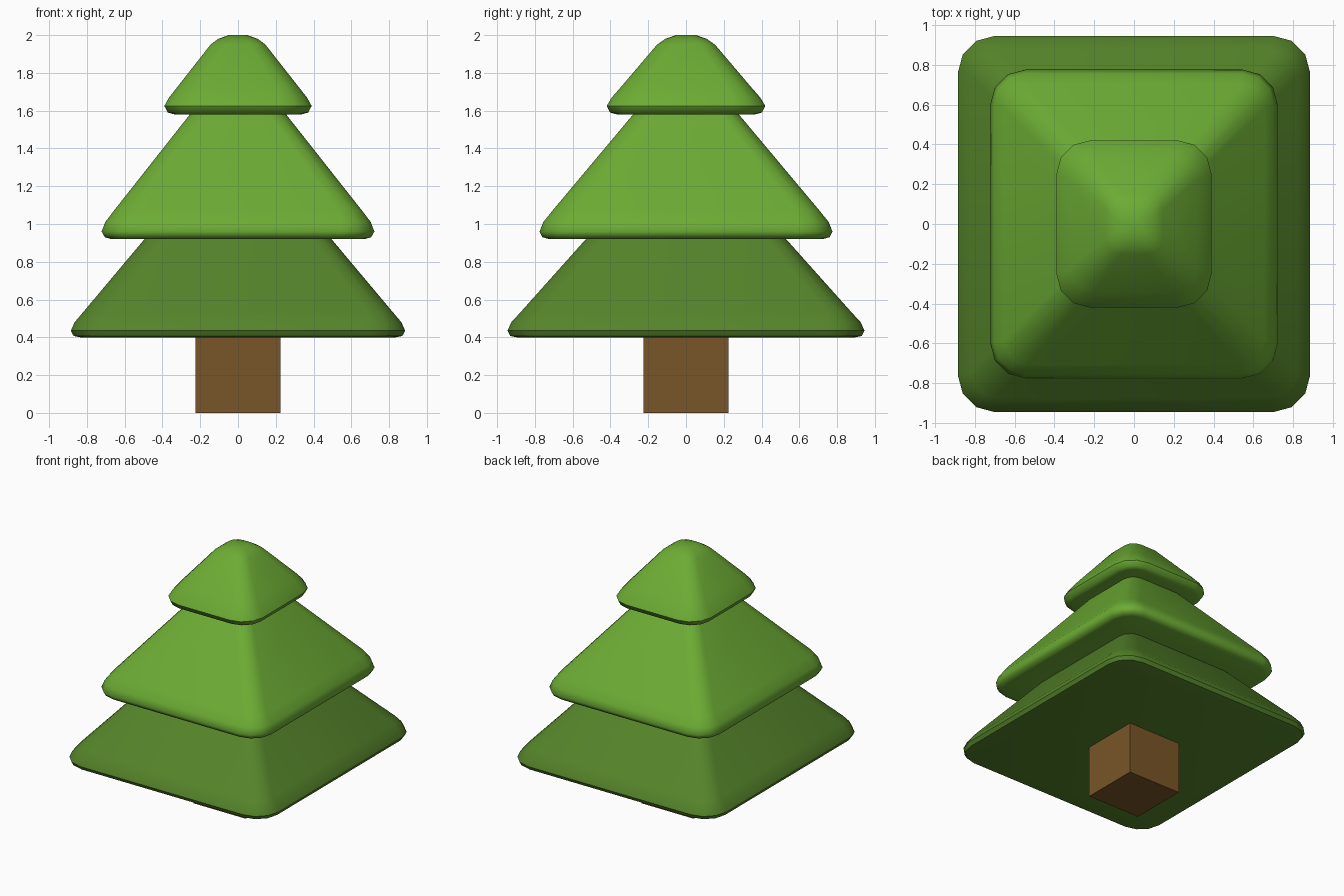
import bpy, bmesh, math

if "Cube" in bpy.data.objects:
    bpy.data.objects.remove(bpy.data.objects["Cube"])


def material(name, rgb):
    m = bpy.data.materials.new(name)
    m.diffuse_color = (*rgb, 1)
    m.use_nodes = True
    m.node_tree.nodes["Principled BSDF"].inputs["Base Color"].default_value = m.diffuse_color
    return m


LIGHT = material("light green", (0.150, 0.410, 0.034))
DARK = material("dark green", (0.091, 0.231, 0.023))
BROWN = material("bark brown", (0.190, 0.090, 0.021))


def smooth(ob, angle):
    bpy.ops.object.select_all(action='DESELECT')
    ob.select_set(True)
    bpy.context.view_layer.objects.active = ob
    bpy.ops.object.shade_smooth_by_angle(angle=math.radians(angle))


def make_object(name, bm, mats):
    bmesh.ops.recalc_face_normals(bm, faces=bm.faces)
    me = bpy.data.meshes.new(name)
    bm.to_mesh(me)
    bm.free()
    for m in mats:
        me.materials.append(m)
    ob = bpy.data.objects.new(name, me)
    bpy.context.collection.objects.link(ob)
    return ob


def ring(bm, hx, hy, z, r):
    """Rectangle with rounded corners, four points per corner."""
    verts = []
    for c, (sx, sy) in enumerate([(1, 1), (-1, 1), (-1, -1), (1, -1)]):
        for i in range(4):
            a = math.radians(90 * c + 30 * i)
            verts.append(bm.verts.new((sx * (hx - r) + r * math.cos(a),
                                       sy * (hy - r) + r * math.sin(a), z)))
    return verts


# foliage: stacked tiers as one lofted skin, rows are (half x, half y, z, corner radius)
bottom_tier = [(0.835, 0.895, 0.40, 0.14), (0.870, 0.930, 0.407, 0.17),
               (0.885, 0.945, 0.435, 0.185), (0.865, 0.925, 0.480, 0.17),
               (0.820, 0.876, 0.533, 0.13), (0.495, 0.530, 0.92, 0.10)]
middle_tier = [(0.670, 0.725, 0.92, 0.13), (0.705, 0.760, 0.930, 0.16),
               (0.722, 0.775, 0.960, 0.175), (0.703, 0.756, 1.010, 0.16),
               (0.655, 0.705, 1.073, 0.12), (0.255, 0.280, 1.58, 0.09)]
top_tier = [(0.335, 0.365, 1.58, 0.12), (0.372, 0.402, 1.590, 0.15),
            (0.390, 0.420, 1.625, 0.17), (0.365, 0.393, 1.670, 0.15),
            (0.320, 0.343, 1.727, 0.12), (0.145, 0.153, 1.950, 0.08),
            (0.105, 0.110, 1.980, 0.07), (0.050, 0.053, 2.00, 0.04)]

bm = bmesh.new()
rings = [ring(bm, *row) for row in bottom_tier + middle_tier + top_tier]
for k, (lo, hi) in enumerate(zip(rings, rings[1:])):
    for i in range(len(lo)):
        j = (i + 1) % len(lo)
        f = bm.faces.new((lo[i], lo[j], hi[j], hi[i]))
        f.material_index = 1 if k < len(bottom_tier) - 1 else 0
bm.faces.new(rings[0][::-1]).material_index = 1
bm.faces.new(rings[-1])
smooth(make_object("foliage", bm, [LIGHT, DARK]), 50)

# trunk: square post, slightly sunk into the foliage
bm = bmesh.new()
bmesh.ops.create_cube(bm, size=1)
for v in bm.verts:
    v.co.x *= 0.45
    v.co.y *= 0.45
    v.co.z = 0.41 if v.co.z > 0 else 0.0
smooth(make_object("trunk", bm, [BROWN]), 30)
